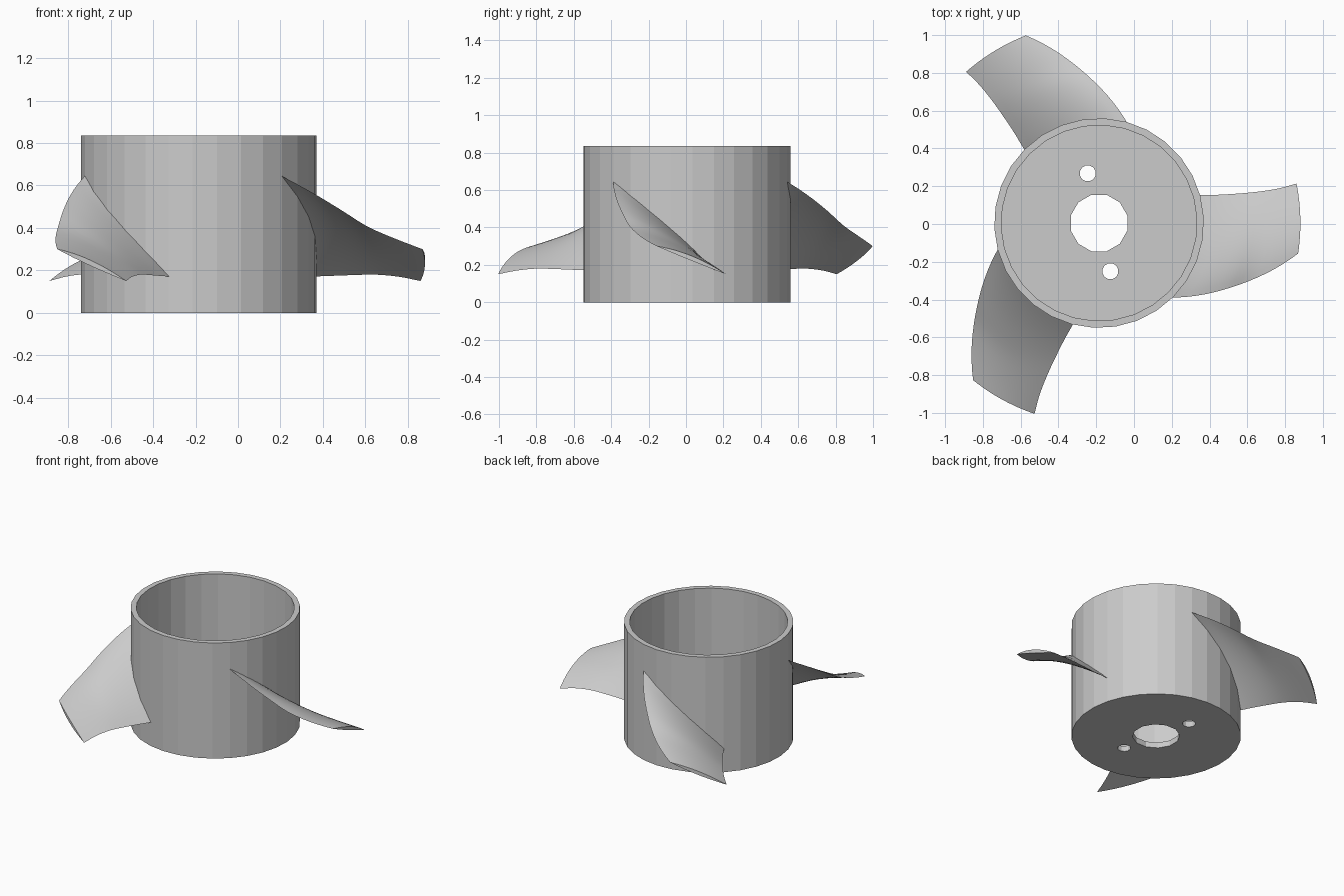
import bpy, bmesh
from math import sin, cos, pi, radians
from mathutils import Vector

if "Cube" in bpy.data.objects:
    bpy.data.objects.remove(bpy.data.objects["Cube"])

CX, CY = -0.185, 0.005          # hub axis


def finish(bm, name):
    bmesh.ops.recalc_face_normals(bm, faces=bm.faces[:])
    me = bpy.data.meshes.new(name)
    bm.to_mesh(me)
    bm.free()
    ob = bpy.data.objects.new(name, me)
    bpy.context.collection.objects.link(ob)
    return ob


# Hub: open-topped cup with a thin wall and floor
N = 30
bm = bmesh.new()
rings = []
for r, z in [(0.555, 0.0), (0.555, 0.835), (0.518, 0.835), (0.518, 0.04)]:
    rings.append([bm.verts.new((CX + r * cos(2 * pi * i / N + radians(3)),
                                CY + r * sin(2 * pi * i / N + radians(3)), z))
                  for i in range(N)])
for a, b in zip(rings, rings[1:]):
    for i in range(N):
        j = (i + 1) % N
        bm.faces.new((a[i], a[j], b[j], b[i]))
bm.faces.new(rings[0])
bm.faces.new(rings[-1])
hub = finish(bm, "hub")

# Shaft hole and two bolt holes through the floor
for x, y, r in [(CX, CY, 0.155), (-0.245, 0.268, 0.043), (-0.125, -0.25, 0.043)]:
    bpy.ops.mesh.primitive_cylinder_add(vertices=12, radius=r, depth=0.3,
                                        location=(x, y, 0), rotation=(0, 0, radians(15)))
    cutter = bpy.context.object
    cutter.name = "hole_cutter"
    cutter.hide_render = True
    mod = hub.modifiers.new("hole", 'BOOLEAN')
    mod.operation = 'DIFFERENCE'
    mod.solver = 'EXACT'
    mod.object = cutter
    bpy.context.view_layer.objects.active = hub
    bpy.ops.object.modifier_apply(modifier=mod.name)
    bpy.data.objects.remove(cutter)

# Blade stations: radius, high edge angle and z, low edge angle and z, thickness
STATIONS = [
    (0.535, -47.2, 0.660, 16.0, 0.170, 0.035),
    (0.640, -37.0, 0.580, 13.5, 0.174, 0.034),
    (0.750, -28.0, 0.490, 12.0, 0.178, 0.032),
    (0.850, -21.2, 0.408, 11.2, 0.180, 0.030),
    (0.960, -14.7, 0.348, 10.9, 0.170, 0.028),
    (1.066, -8.7, 0.300, 11.3, 0.150, 0.026),
]


def station(t):
    """Smooth interpolation through the stations."""
    i = min(int(t), len(STATIONS) - 2)
    f = t - i
    p = [Vector(s) for s in STATIONS]
    b, c = p[i], p[i + 1]
    a = p[i - 1] if i > 0 else 2 * b - c
    d = p[i + 2] if i + 2 < len(p) else 2 * c - b
    return 0.5 * (2 * b + (c - a) * f + (2 * a - 5 * b + 4 * c - d) * f ** 2
                  + (3 * b - a - 3 * c + d) * f ** 3)


def blade(name, turn, rows=15, cols=12):
    bm = bmesh.new()
    loops = []
    for k in range(rows + 1):
        r, a0, z0, a1, z1, th = station(k * (len(STATIONS) - 1) / rows)

        def pt(s, lift):
            ang = radians(a0 + (a1 - a0) * s + turn)
            z = z0 + (z1 - z0) * s + lift * 4 * s * (1 - s)
            return bm.verts.new((CX + r * cos(ang), CY + r * sin(ang), z))
        # flat underside, bulged upper side, sharp edges
        loop = [pt(i / cols, -0.1 * th) for i in range(cols + 1)]
        loop += [pt(i / cols, 0.9 * th) for i in range(cols - 1, 0, -1)]
        loops.append(loop)
    n = len(loops[0])
    for a, b in zip(loops, loops[1:]):
        for i in range(n):
            j = (i + 1) % n
            bm.faces.new((a[i], a[j], b[j], b[i]))
    # end caps as strips across the thin section
    for lp in (loops[0], loops[-1]):
        bm.faces.new((lp[0], lp[1], lp[-1]))
        for i in range(1, cols - 1):
            bm.faces.new((lp[i], lp[i + 1], lp[n - i - 1], lp[n - i]))
        bm.faces.new((lp[cols - 1], lp[cols], lp[cols + 1]))
    ob = finish(bm, name)
    bpy.ops.object.select_all(action='DESELECT')
    ob.select_set(True)
    bpy.context.view_layer.objects.active = ob
    bpy.ops.object.shade_smooth_by_angle(angle=radians(20))


# Three swept blades around the hub
for k in range(3):
    blade(f"blade_{k + 1}", 120 * k)
